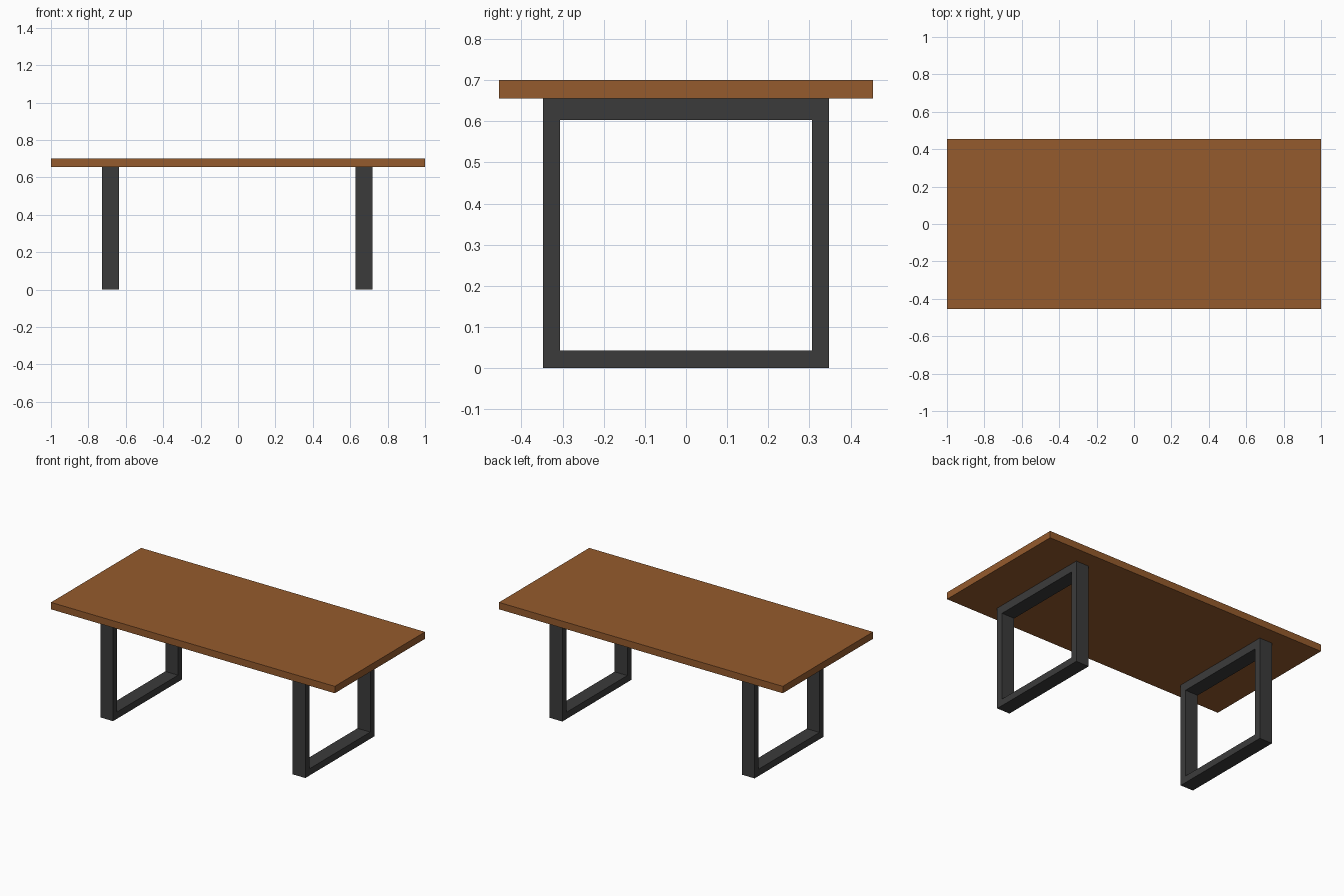
import bpy, bmesh

if "Cube" in bpy.data.objects:
    bpy.data.objects.remove(bpy.data.objects["Cube"])


def material(name, color):
    m = bpy.data.materials.new(name)
    m.diffuse_color = (*color, 1.0)
    m.use_nodes = True
    m.node_tree.nodes["Principled BSDF"].inputs["Base Color"].default_value = m.diffuse_color
    return m


WOOD = material("warm brown wood", (0.30, 0.104, 0.026))
METAL = material("dark grey metal", (0.044, 0.044, 0.044))


def finish(name, bm, mat):
    bmesh.ops.recalc_face_normals(bm, faces=bm.faces)
    me = bpy.data.meshes.new(name)
    bm.to_mesh(me)
    bm.free()
    me.materials.append(mat)
    ob = bpy.data.objects.new(name, me)
    bpy.context.collection.objects.link(ob)
    return ob


def slab(name, x, y, z0, z1, mat):
    bm = bmesh.new()
    bmesh.ops.create_cube(bm, size=1)
    bmesh.ops.scale(bm, vec=(2 * x, 2 * y, z1 - z0), verts=bm.verts)
    bmesh.ops.translate(bm, vec=(0, 0, (z0 + z1) / 2), verts=bm.verts)
    return finish(name, bm, mat)


def leg_frame(name, x0, x1, mat):
    # rectangular ring in the y-z plane, extruded along x
    bm = bmesh.new()
    outer = [(-0.348, 0), (0.348, 0), (0.348, 0.655), (-0.348, 0.655)]
    inner = [(-0.306, 0.043), (0.306, 0.043), (0.306, 0.603), (-0.306, 0.603)]
    o = [bm.verts.new((x0, y, z)) for y, z in outer]
    i = [bm.verts.new((x0, y, z)) for y, z in inner]
    for a in range(4):
        b = (a + 1) % 4
        bm.faces.new((o[a], o[b], i[b], i[a]))
    ext = bmesh.ops.extrude_face_region(bm, geom=bm.faces[:], use_keep_orig=True)
    moved = [g for g in ext["geom"] if isinstance(g, bmesh.types.BMVert)]
    bmesh.ops.translate(bm, vec=(x1 - x0, 0, 0), verts=moved)
    return finish(name, bm, mat)


# Table top
slab("table_top", 1.0, 0.454, 0.656, 0.70, WOOD)

# Two closed-loop legs
leg_frame("left_leg_frame", -0.727, -0.637, METAL)
leg_frame("right_leg_frame", 0.628, 0.718, METAL)
